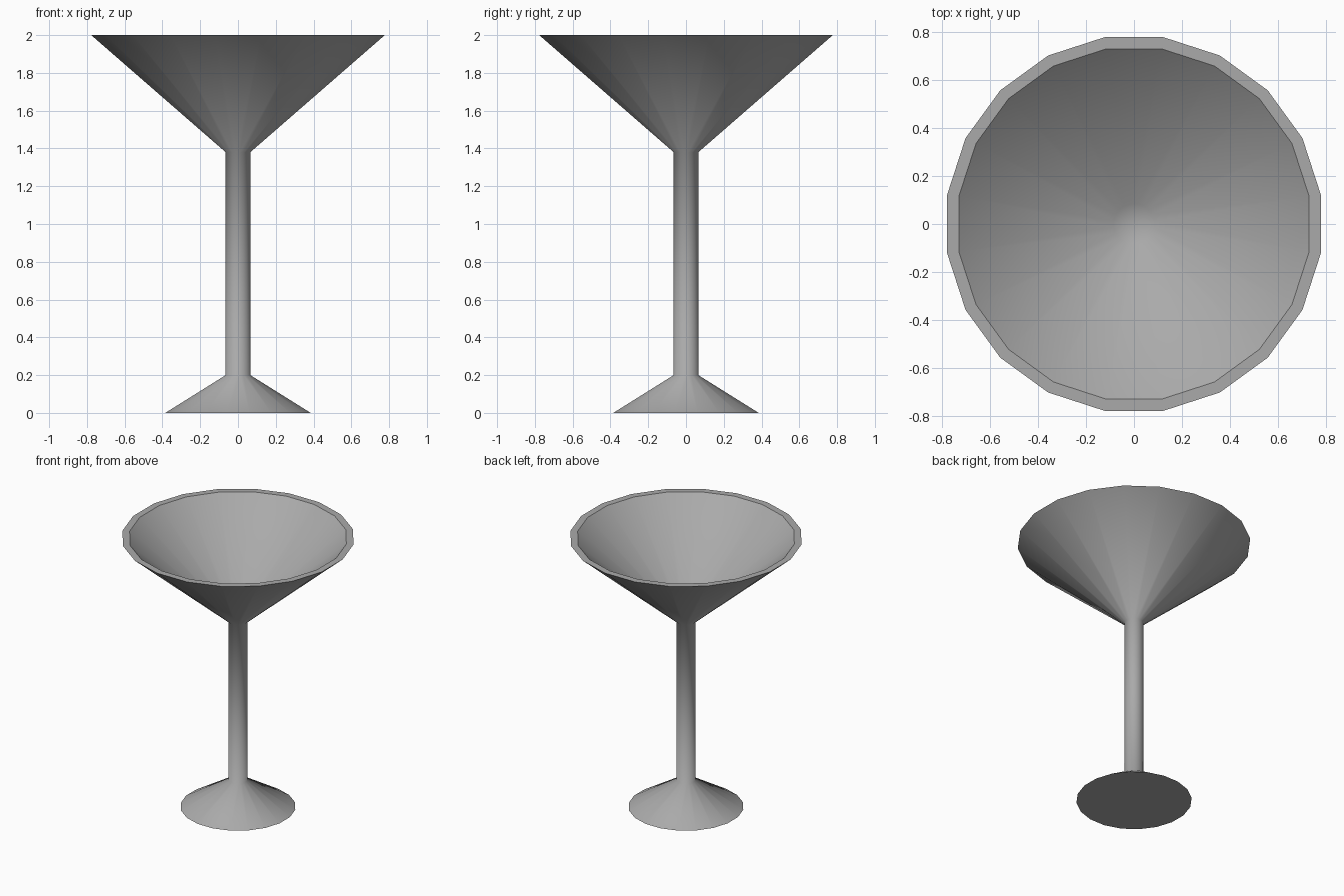
import bpy, bmesh
from math import sin, cos, pi

cube = bpy.data.objects.get("Cube")
if cube:
    bpy.data.objects.remove(cube, do_unlink=True)

SIDES = 20

grey = bpy.data.materials.new("plain_grey")
grey.use_nodes = True
colour = (0.4, 0.4, 0.4, 1)
grey.diffuse_color = colour
grey.node_tree.nodes["Principled BSDF"].inputs["Base Color"].default_value = colour


def lathe(name, profile, sharp_rings):
    """Turn a (radius, height) profile about z, closing both ends with a fan."""
    bm = bmesh.new()
    rings = []
    for r, z in profile:
        angles = [2 * pi * (i + 0.5) / SIDES for i in range(SIDES)]
        rings.append([bm.verts.new((r * cos(a), r * sin(a), z)) for a in angles])
    for lower, upper in zip(rings, rings[1:]):
        for i in range(SIDES):
            j = (i + 1) % SIDES
            bm.faces.new((lower[i], lower[j], upper[j], upper[i]))
    for ring, z in ((rings[0], profile[0][1]), (rings[-1], profile[-1][1])):
        centre = bm.verts.new((0, 0, z))
        for i in range(SIDES):
            bm.faces.new((ring[i], ring[(i + 1) % SIDES], centre))
    bmesh.ops.recalc_face_normals(bm, faces=bm.faces)
    for f in bm.faces:
        f.smooth = True
    for k in sharp_rings:
        for i in range(SIDES):
            bm.edges.get((rings[k][i], rings[k][(i + 1) % SIDES])).smooth = False
    mesh = bpy.data.meshes.new(name)
    bm.to_mesh(mesh)
    bm.free()
    mesh.materials.append(grey)
    obj = bpy.data.objects.new(name, mesh)
    bpy.context.collection.objects.link(obj)
    return obj


# Foot, stem, outer bowl, rim, inner bowl and its small floor
lathe("cocktail_glass", [
    (0.39, 0.0),
    (0.066, 0.2),
    (0.066, 1.38),
    (0.787, 2.0),
    (0.738, 2.0),
    (0.085, 1.435),
], sharp_rings=(0, 3, 4))
